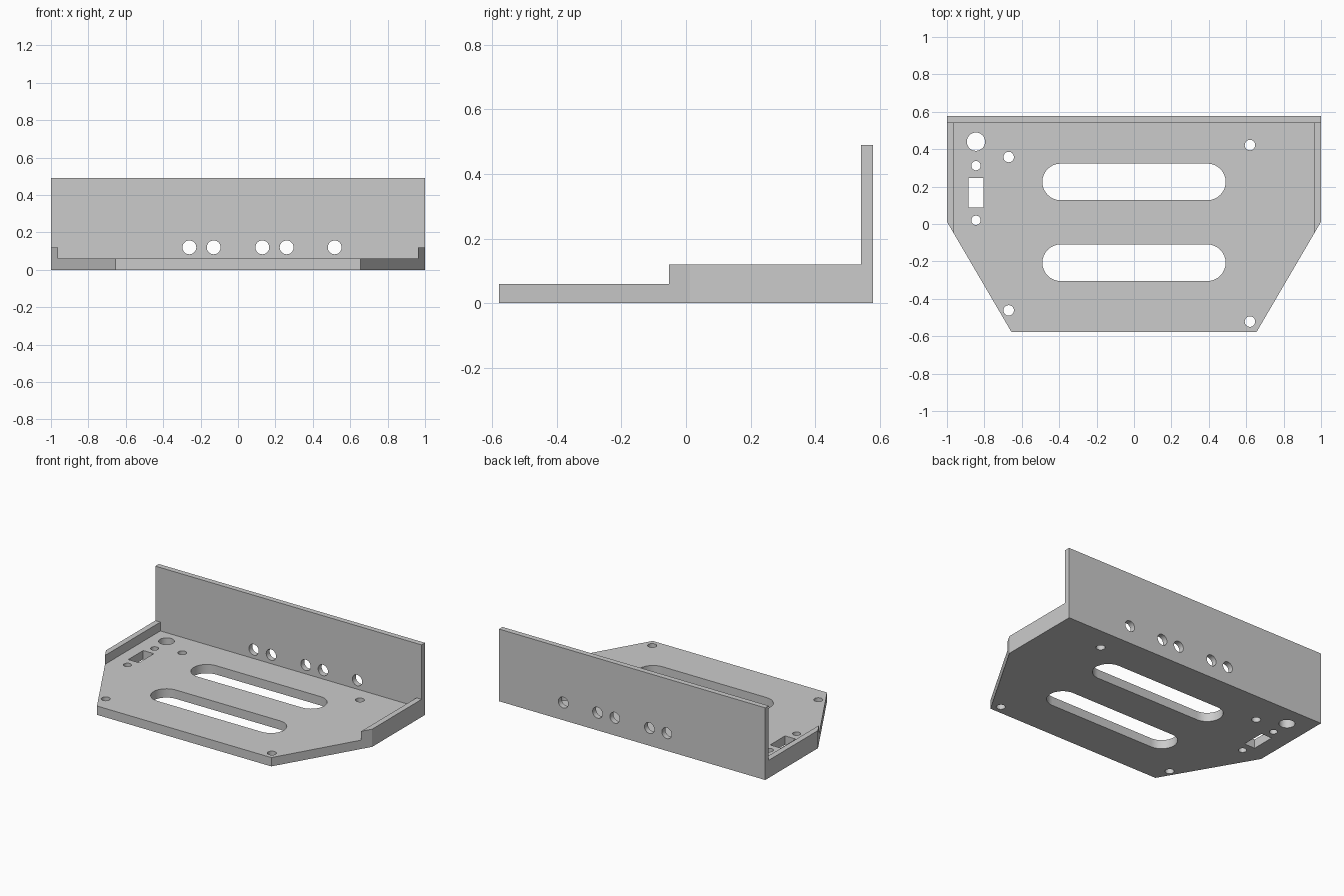
import bpy, bmesh, math
from mathutils import Matrix, Vector

cube = bpy.data.objects.get("Cube")
if cube:
    bpy.data.objects.remove(cube, do_unlink=True)

grey = bpy.data.materials.new("light_grey")
grey.use_nodes = True
colour = (0.6, 0.6, 0.6, 1)
grey.diffuse_color = colour
grey.node_tree.nodes["Principled BSDF"].inputs["Base Color"].default_value = colour

FRONT, BACK, WALL = -0.578, 0.578, 0.541
PLATE_TOP, RAIL_TOP, WALL_TOP = 0.06, 0.12, 0.49
CORNER_Y, NOSE_X, RAIL_X = 0.012, 0.655, 0.962


def prism(name, outline, low, high, upright=False):
    """Extrude a flat outline; upright outlines are in x, z and run along y."""
    bm = bmesh.new()
    face = bm.faces.new([bm.verts.new((a, b, low)) for a, b in outline])
    new = bmesh.ops.extrude_face_region(bm, geom=[face])["geom"]
    moved = [v for v in new if isinstance(v, bmesh.types.BMVert)]
    bmesh.ops.translate(bm, verts=moved, vec=Vector((0, 0, high - low)))
    if upright:
        bm.transform(Matrix(((1, 0, 0, 0), (0, 0, 1, 0), (0, 1, 0, 0), (0, 0, 0, 1))))
    bmesh.ops.recalc_face_normals(bm, faces=bm.faces)
    mesh = bpy.data.meshes.new(name)
    bm.to_mesh(mesh)
    bm.free()
    mesh.materials.append(grey)
    obj = bpy.data.objects.new(name, mesh)
    bpy.context.collection.objects.link(obj)
    return obj


def rect(x0, x1, y0, y1):
    return [(x0, y0), (x1, y0), (x1, y1), (x0, y1)]


def slot(x, y, r, half=0.0, steps=16):
    """Circle outline, stretched into a rounded slot when half is not zero."""
    points = []
    for side in (1, -1):
        for i in range(steps + (half > 0)):
            a = math.pi * (i / steps - 0.5)
            points.append((x + side * (half + r * math.cos(a)), y + side * r * math.sin(a)))
    return points


def combine(target, tools, operation):
    """Apply each tool to the target as a boolean, then discard the tools."""
    for tool in tools:
        tool.hide_render = True
        mod = target.modifiers.new(operation.lower(), "BOOLEAN")
        mod.operation, mod.solver, mod.object = operation, "EXACT", tool
    bpy.context.view_layer.update()
    graph = bpy.context.evaluated_depsgraph_get()
    mesh = bpy.data.meshes.new_from_object(target.evaluated_get(graph))
    target.modifiers.clear()
    target.data = mesh
    for tool in tools:
        bpy.data.objects.remove(tool, do_unlink=True)


# Base plate with tapered front
bracket = prism("mounting_bracket", [
    (-NOSE_X, FRONT), (NOSE_X, FRONT), (1, CORNER_Y),
    (1, BACK), (-1, BACK), (-1, CORNER_Y)], 0, PLATE_TOP)

# Upright back wall and low side rails that follow the taper
rail_front = CORNER_Y - (1 - RAIL_X) * (CORNER_Y - FRONT) / (1 - NOSE_X)
parts = [prism("back_wall", rect(-1, 1, WALL, BACK), 0, WALL_TOP)]
for side in (1, -1):
    outline = [(side * RAIL_X, rail_front), (side, CORNER_Y),
               (side, BACK), (side * RAIL_X, BACK)]
    parts.append(prism("side_rail", outline, 0, RAIL_TOP))
combine(bracket, parts, "UNION")

# Openings through the plate: two slots, a switch window and round holes
openings = [slot(0, y, 0.098, 0.392) for y in (0.225, -0.207)]
openings.append(rect(-0.885, -0.805, 0.087, 0.247))
for x, y, r in [(-0.845, 0.44, 0.049), (-0.845, 0.312, 0.025), (-0.845, 0.02, 0.025),
                (-0.67, 0.358, 0.028), (0.62, 0.422, 0.028),
                (-0.67, -0.462, 0.028), (0.62, -0.522, 0.028)]:
    openings.append(slot(x, y, r))
cutters = [prism("plate_cutter", o, -0.1, 0.2) for o in openings]

# Row of holes through the back wall
for x in (-0.26, -0.13, 0.13, 0.26, 0.517):
    cutters.append(prism("wall_cutter", slot(x, 0.12, 0.037), 0.5, 0.7, upright=True))
combine(bracket, cutters, "DIFFERENCE")

# Smooth hole walls, sharp edges elsewhere
bpy.ops.object.select_all(action="DESELECT")
bracket.select_set(True)
bpy.context.view_layer.objects.active = bracket
bpy.ops.object.shade_smooth_by_angle(angle=math.radians(30))
